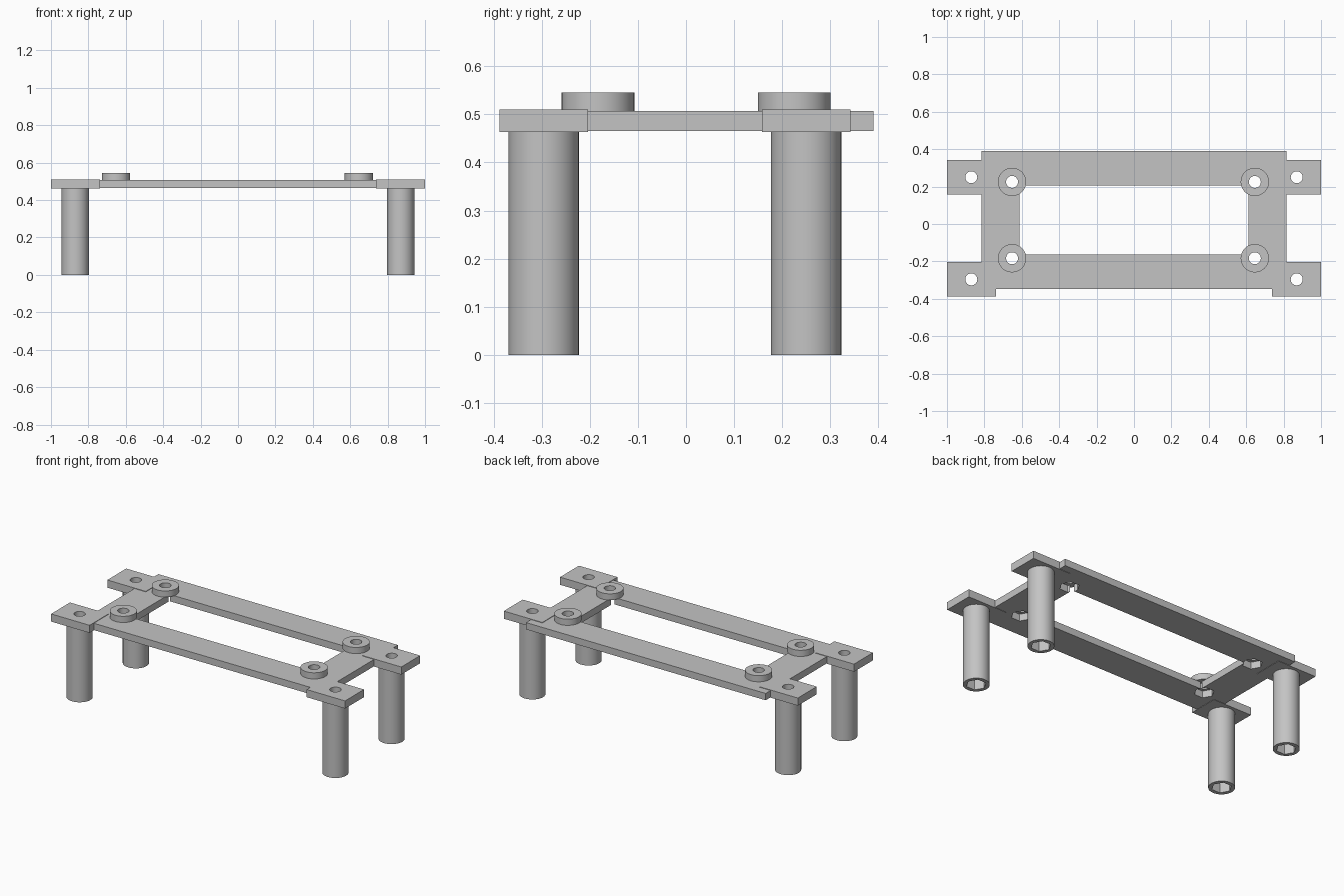
import bpy
import math
from mathutils import Vector

if "Cube" in bpy.data.objects:
    bpy.data.objects.remove(bpy.data.objects["Cube"], do_unlink=True)

GREY = (0.55, 0.55, 0.55, 1)
mat = bpy.data.materials.new("plain grey")
mat.use_nodes = True
mat.diffuse_color = GREY
mat.node_tree.nodes["Principled BSDF"].inputs["Base Color"].default_value = GREY

# Main levels and radii
PLATE_LOW, PLATE_TOP = 0.465, 0.507
TAB_LOW, TAB_TOP = 0.463, 0.51
RING_TOP = 0.545
LEG_R, RING_R, HOLE_R, NUT_R = 0.073, 0.0755, 0.032, 0.056
NUT_DEPTH = 0.1


def box(name, low, high):
    low, high = Vector(low), Vector(high)
    bpy.ops.mesh.primitive_cube_add(size=1, location=(low + high) / 2)
    ob = bpy.context.object
    ob.name = name
    ob.scale = high - low
    bpy.ops.object.transform_apply(location=False, rotation=False, scale=True)
    return ob


def prism(name, x, y, low, high, radius, sides=64):
    turn = math.pi / 2 if sides == 6 else 0
    bpy.ops.mesh.primitive_cylinder_add(
        vertices=sides, radius=radius, depth=high - low,
        location=(x, y, (low + high) / 2), rotation=(0, 0, turn))
    ob = bpy.context.object
    ob.name = name
    return ob


def finish(ob, cutters, smooth=True):
    """Cut the holes, set the material and smooth the round walls."""
    for cutter in cutters:
        mod = ob.modifiers.new("cut", "BOOLEAN")
        mod.operation = "DIFFERENCE"
        mod.solver = "EXACT"
        mod.object = cutter
    graph = bpy.context.evaluated_depsgraph_get()
    mesh = bpy.data.meshes.new_from_object(ob.evaluated_get(graph))
    ob.modifiers.clear()
    ob.data = mesh
    mesh.materials.clear()
    mesh.materials.append(mat)
    for cutter in cutters:
        bpy.data.objects.remove(cutter, do_unlink=True)
    if smooth:
        bpy.ops.object.select_all(action="DESELECT")
        ob.select_set(True)
        bpy.context.view_layer.objects.active = ob
        bpy.ops.object.shade_smooth_by_angle(angle=math.radians(30))


sides = (("right", -1), ("left", 1))
ring_rows = (("front", -0.183), ("back", 0.225))
leg_rows = (("front", -0.296), ("back", 0.25))


def ring_x(s):
    return s * 0.649 - 0.003


# Rectangular frame with a large opening and nut pockets under the rings
frame = box("frame", (-0.815, -0.347, PLATE_LOW), (0.815, 0.39, PLATE_TOP))
cuts = [box("opening_cutter", (-0.612, -0.163, 0.4), (0.612, 0.207, 0.6))]
for _, s in sides:
    for _, y in ring_rows:
        cuts.append(prism("pocket_cutter", ring_x(s), y, 0.4, 0.6, NUT_R, 6))
finish(frame, cuts, smooth=False)

for side, s in sides:
    # Raised rings at the corners of the opening
    for row, y in ring_rows:
        ring = prism(f"{row}_{side}_ring", ring_x(s), y, PLATE_TOP, RING_TOP, RING_R)
        finish(ring, [prism("hole_cutter", ring_x(s), y, 0.4, 0.7, HOLE_R, 32)])

    # Corner tabs, each on a hollow leg with a hexagonal socket at the foot
    for row, y in leg_rows:
        x = s * 0.87
        inner, outer = sorted((s * 0.738, s * 1.0))
        tab = box(f"{row}_{side}_tab", (inner, y - 0.092, TAB_LOW),
                  (outer, y + 0.092, TAB_TOP))
        finish(tab, [prism("hole_cutter", x, y, 0.3, 0.7, HOLE_R, 32)])
        leg = prism(f"{row}_{side}_leg", x, y, 0, TAB_LOW, LEG_R)
        finish(leg, [prism("hole_cutter", x, y, -0.1, 0.7, HOLE_R, 32),
                     prism("socket_cutter", x, y, -0.1, NUT_DEPTH, NUT_R, 6)])
